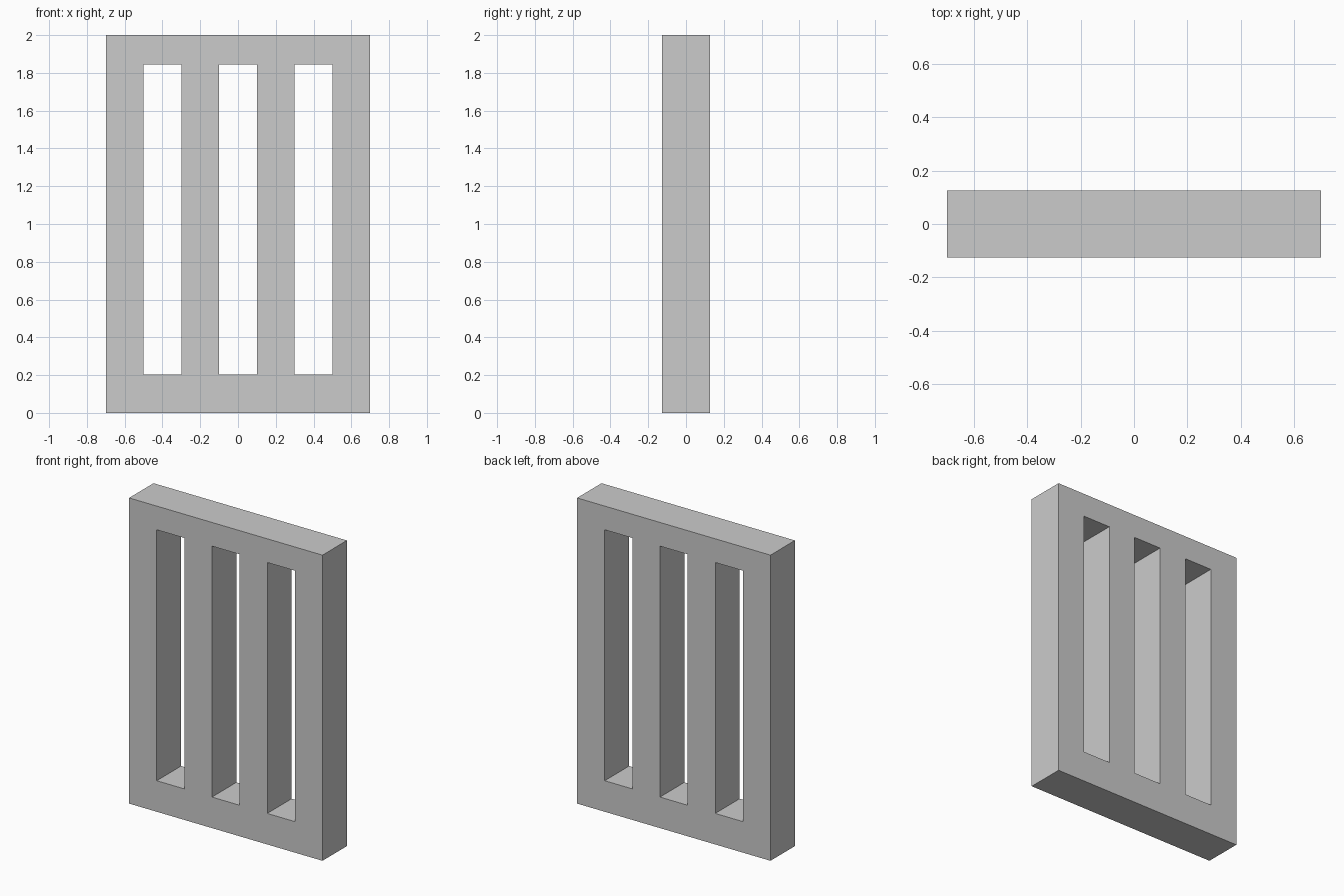
import bpy, bmesh

if "Cube" in bpy.data.objects:
    bpy.data.objects.remove(bpy.data.objects["Cube"])

HALF_DEPTH = 0.126
XS = [-0.7, -0.5, -0.3, -0.1, 0.1, 0.3, 0.5, 0.7]   # stile and slot edges
ZS = [0.0, 0.203, 1.845, 2.0]                       # rail edges

bm = bmesh.new()

# Front face as a grid, leaving every second cell of the middle row open
verts = [[bm.verts.new((x, -HALF_DEPTH, z)) for z in ZS] for x in XS]
for i in range(len(XS) - 1):
    for k in range(len(ZS) - 1):
        if k == 1 and i % 2 == 1:
            continue
        bm.faces.new((verts[i][k], verts[i + 1][k],
                      verts[i + 1][k + 1], verts[i][k + 1]))

# Thickness: extrude to the back, keeping the front as a closed shell
ret = bmesh.ops.extrude_face_region(bm, geom=bm.faces[:], use_keep_orig=True)
back = [g for g in ret["geom"] if isinstance(g, bmesh.types.BMVert)]
bmesh.ops.translate(bm, verts=back, vec=(0, 2 * HALF_DEPTH, 0))
bmesh.ops.recalc_face_normals(bm, faces=bm.faces[:])

mesh = bpy.data.meshes.new("barred_panel")
bm.to_mesh(mesh)
bm.free()
panel = bpy.data.objects.new("barred_panel", mesh)
bpy.context.collection.objects.link(panel)
